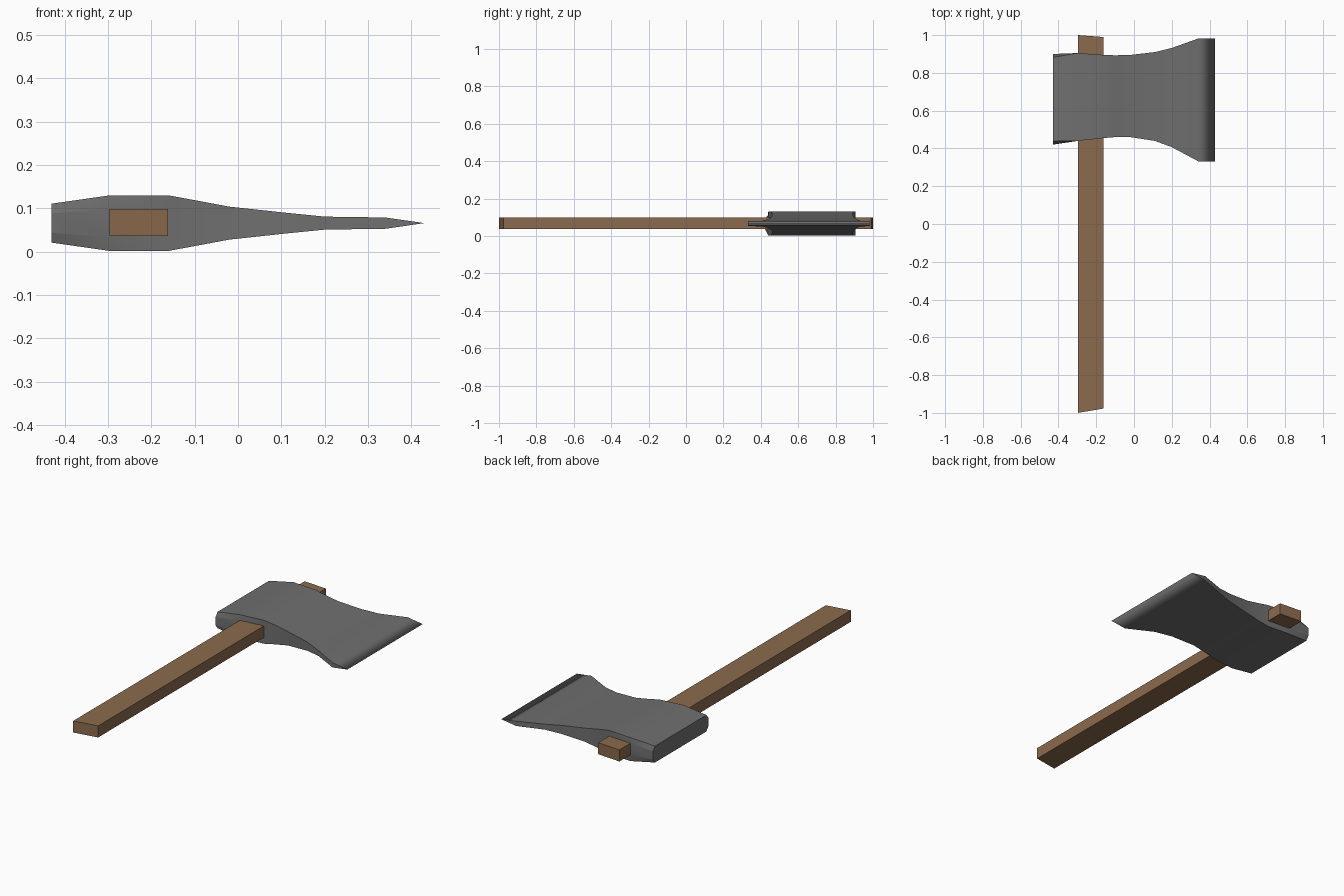
import bpy, bmesh, math

if "Cube" in bpy.data.objects:
    bpy.data.objects.remove(bpy.data.objects["Cube"])

MID = 0.066  # height of the head's centre plane


def make_object(name, sections, colour):
    """Loft closed rings of equal length and cap both ends."""
    bm = bmesh.new()
    rings = [[bm.verts.new(p) for p in s] for s in sections]
    n = len(rings[0])
    for a, b in zip(rings, rings[1:]):
        for i in range(n):
            j = (i + 1) % n
            bm.faces.new((a[i], a[j], b[j], b[i]))
    bm.faces.new(rings[0])
    bm.faces.new(rings[-1])
    bmesh.ops.remove_doubles(bm, verts=bm.verts, dist=0.0005)
    bmesh.ops.recalc_face_normals(bm, faces=bm.faces)
    mesh = bpy.data.meshes.new(name)
    bm.to_mesh(mesh)
    bm.free()
    ob = bpy.data.objects.new(name, mesh)
    bpy.context.collection.objects.link(ob)
    mat = bpy.data.materials.new(name + "_colour")
    mat.diffuse_color = colour
    mat.use_nodes = True
    mat.node_tree.nodes["Principled BSDF"].inputs["Base Color"].default_value = mat.diffuse_color
    mesh.materials.append(mat)
    return ob


# Axe head: x, half thickness, low y, high y, side chamfer
stations = [
    (-0.43, 0.045, 0.42, 0.90, 0.018),
    (-0.297, 0.064, 0.44, 0.905, 0.0),
    (-0.16, 0.064, 0.455, 0.895, 0.0),
    (-0.10, 0.053, 0.46, 0.893, 0.0),
    (-0.02, 0.038, 0.46, 0.895, 0.0),
    (0.11, 0.024, 0.44, 0.91, 0.0),
    (0.20, 0.015, 0.407, 0.932, 0.0),
    (0.34, 0.013, 0.332, 0.982, 0.0),
    (0.43, 0.0, 0.33, 0.982, 0.0),
]


def head_ring(x, h, lo, hi, c):
    s = h * 0.5
    prof = [(lo + c, h), (lo, s), (lo, -s), (lo + c, -h),
            (hi - c, -h), (hi, -s), (hi, s), (hi - c, h)]
    return [(x, y, MID + z) for y, z in prof]


head = make_object("axe_head", [head_ring(*s) for s in stations],
                   (0.16, 0.16, 0.16, 1))
bpy.context.view_layer.objects.active = head
head.select_set(True)
bpy.ops.object.shade_smooth_by_angle(angle=math.radians(30))

# Smooth over the cutting edge, keep the poll's side chamfers crisp
for e in head.data.edges:
    xs = sorted(head.data.vertices[v].co.x for v in e.vertices)
    if xs[0] > 0.42:
        e.use_edge_sharp = False
    elif xs[0] < -0.42 and xs[1] > -0.3:
        e.use_edge_sharp = True

# Wooden handle with slanted ends
ends = [(-0.297, -1.0, 1.0), (-0.162, -0.977, 0.99)]
make_object("handle",
            [[(x, a, 0.036), (x, b, 0.036), (x, b, 0.099), (x, a, 0.099)]
             for x, a, b in ends],
            (0.26, 0.145, 0.075, 1))
